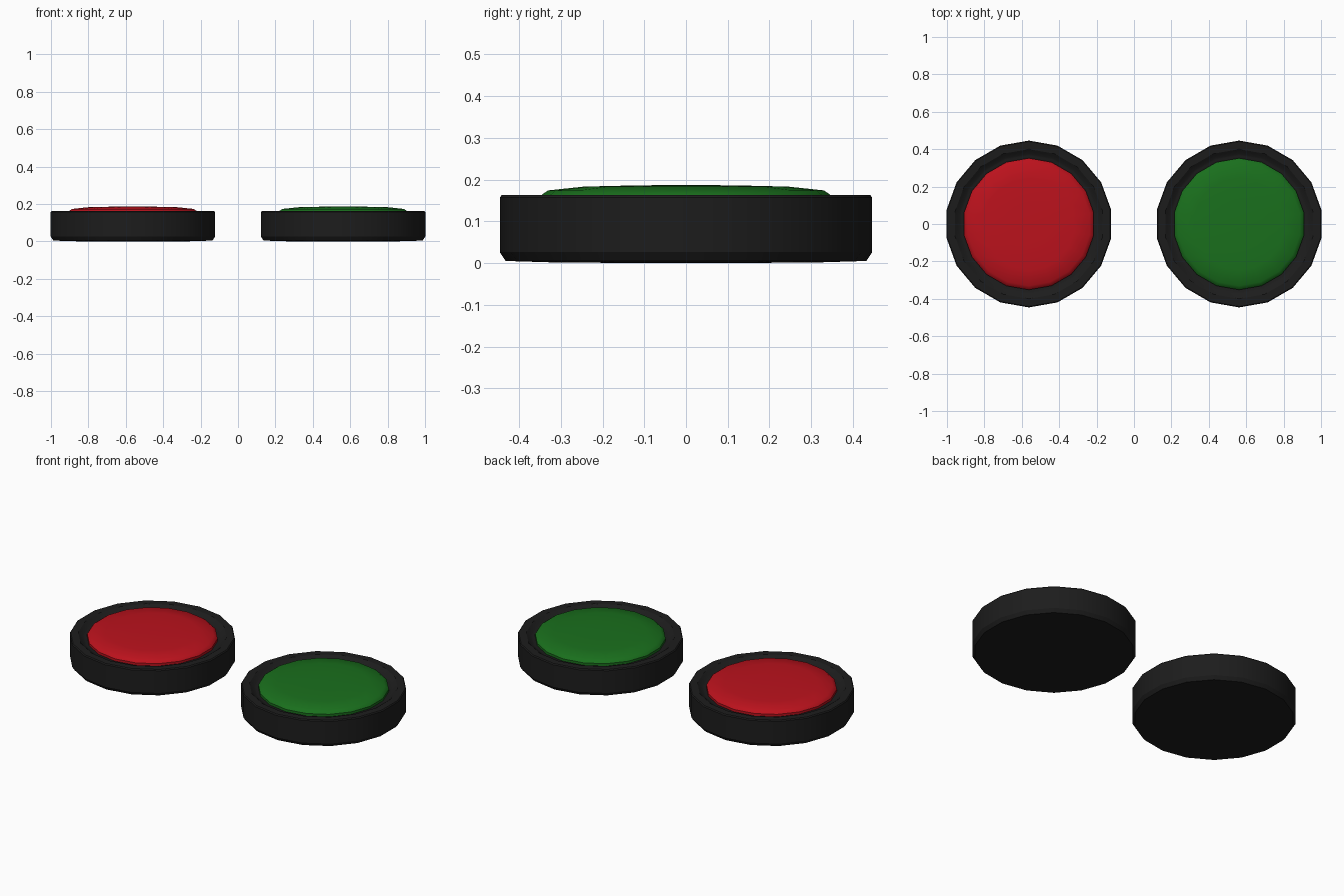
import bpy, bmesh, math

if "Cube" in bpy.data.objects:
    bpy.data.objects.remove(bpy.data.objects["Cube"])

SIDES = 18


def material(name, color):
    m = bpy.data.materials.new(name)
    m.diffuse_color = color
    m.use_nodes = True
    m.node_tree.nodes["Principled BSDF"].inputs["Base Color"].default_value = m.diffuse_color
    return m


def lathe(name, profile, x, mat):
    """Revolve (radius, z) points; a zero radius becomes a pole."""
    bm = bmesh.new()
    rings = []
    for r, z in profile:
        if r == 0:
            rings.append([bm.verts.new((0, 0, z))] * SIDES)
        else:
            angles = [math.radians(90) + math.tau * i / SIDES for i in range(SIDES)]
            rings.append([bm.verts.new((r * math.cos(a), r * math.sin(a), z)) for a in angles])
    for low, high in zip(rings, rings[1:]):
        for i in range(SIDES):
            j = (i + 1) % SIDES
            corners = list(dict.fromkeys((low[i], low[j], high[j], high[i])))
            bm.faces.new(corners)
    bmesh.ops.recalc_face_normals(bm, faces=bm.faces)
    mesh = bpy.data.meshes.new(name)
    bm.to_mesh(mesh)
    bm.free()
    mesh.materials.append(mat)
    obj = bpy.data.objects.new(name, mesh)
    obj.location.x = x
    bpy.context.collection.objects.link(obj)
    bpy.ops.object.select_all(action='DESELECT')
    obj.select_set(True)
    bpy.context.view_layer.objects.active = obj
    bpy.ops.object.shade_smooth_by_angle(angle=math.radians(30))
    return obj


# Housing: bevelled base, raised rim and recess for the cap
housing_profile = [(0, 0), (0.30, 0.001), (0.432, 0.005), (0.446, 0.026),
                   (0.446, 0.157), (0.441, 0.163), (0.400, 0.163),
                   (0.390, 0.156), (0.375, 0.145), (0.365, 0.142), (0, 0.142)]

# Cap: shallow dome standing just proud of the rim
cap_profile = [(0, 0.142), (0.352, 0.142), (0.352, 0.156), (0.345, 0.164),
               (0.330, 0.174), (0.245, 0.183), (0.12, 0.186), (0, 0.187)]

black = material("black_plastic", (0.012, 0.012, 0.012, 1))
red = material("red_plastic", (0.50, 0.006, 0.012, 1))
green = material("green_plastic", (0.01, 0.16, 0.012, 1))

for side, x, color in (("red", -0.562, red), ("green", 0.562, green)):
    lathe(side + "_button_housing", housing_profile, x, black)
    lathe(side + "_button_cap", cap_profile, x, color)
